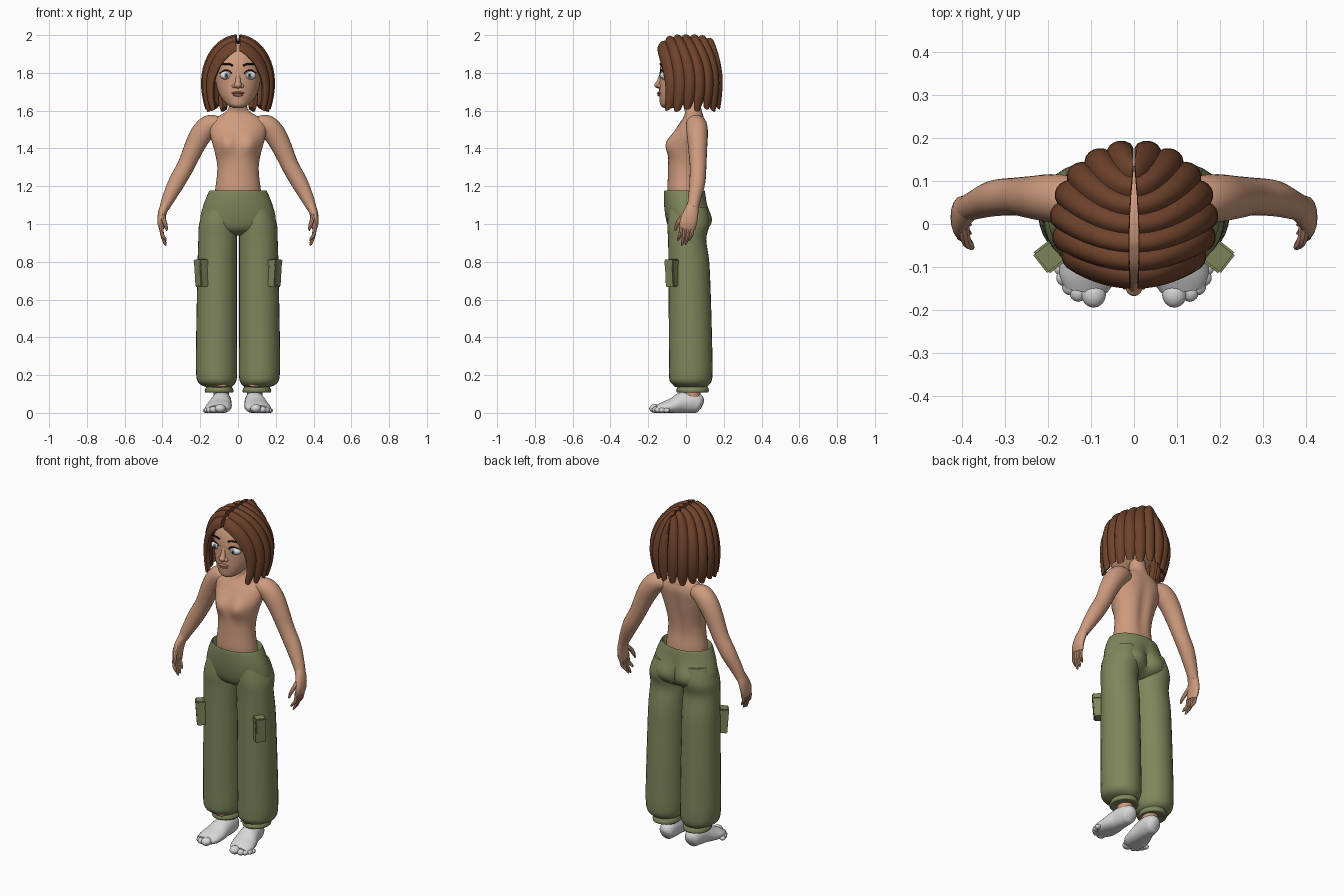
import bpy, bmesh
from math import sin, cos, pi, exp, radians
from mathutils import Vector, Matrix

cube = bpy.data.objects.get("Cube")
if cube:
    bpy.data.objects.remove(cube, do_unlink=True)


def material(name, r, g, b):
    m = bpy.data.materials.new(name)
    m.use_nodes = True
    m.diffuse_color = (r, g, b, 1)
    m.node_tree.nodes["Principled BSDF"].inputs["Base Color"].default_value = (r, g, b, 1)
    return m


SKIN = material("skin", 0.62, 0.33, 0.21)
HAIR = material("brown hair", 0.16, 0.056, 0.025)
CLOTH = material("olive cloth", 0.21, 0.24, 0.105)
PALE = material("pale grey", 0.68, 0.68, 0.69)
WHITE = material("eye white", 0.8, 0.8, 0.8)
IRIS = material("grey blue iris", 0.2, 0.27, 0.36)
DARK = material("dark brown", 0.025, 0.012, 0.008)
LIP = material("lip", 0.45, 0.19, 0.13)

X, Y, Z = Vector((1, 0, 0)), Vector((0, 1, 0)), Vector((0, 0, 1))
made = []


def finish(name, bm, mat, mirror=False):
    bmesh.ops.recalc_face_normals(bm, faces=bm.faces[:])
    mesh = bpy.data.meshes.new(name)
    bm.to_mesh(mesh)
    bm.free()
    mesh.materials.append(mat)
    obj = bpy.data.objects.new(name, mesh)
    bpy.context.collection.objects.link(obj)
    if mirror:
        mod = obj.modifiers.new("mirror", 'MIRROR')
        mod.use_mirror_merge = False
    made.append(obj)
    return obj


def skin_rings(bm, rings):
    """Bridge equal rings of points and close both ends."""
    loops = [[bm.verts.new(p) for p in ring] for ring in rings]
    n = len(loops[0])
    for a, b in zip(loops, loops[1:]):
        for i in range(n):
            bm.faces.new((a[i], a[(i + 1) % n], b[(i + 1) % n], b[i]))
    bm.faces.new(loops[0])
    bm.faces.new(loops[-1])


def spline(rows, k):
    out = []
    for i in range(len(rows) - 1):
        quad = [rows[max(i - 1, 0)], rows[i], rows[i + 1], rows[min(i + 2, len(rows) - 1)]]
        for j in range(k):
            t = j / k
            out.append([b + 0.5 * t * (c - a + t * (2 * a - 5 * b + 4 * c - d + t * (3 * (b - c) + d - a)))
                        for a, b, c, d in zip(*quad)])
    return out + [list(rows[-1])]


def tube(name, rows, mat, mirror=False, sides=20, steps=4, ref=Y, flat=False, shape=None):
    """Loft ellipses along a path; each row is x, y, z, radius, radius."""
    rows = spline(rows, steps)
    pts = [Vector(r[:3]) for r in rows]
    rings = []
    for i, r in enumerate(rows):
        t = Z if flat else (pts[min(i + 1, len(pts) - 1)] - pts[max(i - 1, 0)]).normalized()
        n1 = t.cross(ref).normalized()
        n2 = n1.cross(t)
        ring = [pts[i] + n1 * r[3] * cos(2 * pi * j / sides) + n2 * r[4] * sin(2 * pi * j / sides)
                for j in range(sides)]
        rings.append([shape(p) for p in ring] if shape else ring)
    bm = bmesh.new()
    skin_rings(bm, rings)
    return finish(name, bm, mat, mirror)


def ball(name, centre, size, mat, mirror=False):
    bm = bmesh.new()
    bmesh.ops.create_uvsphere(bm, u_segments=16, v_segments=10, radius=1)
    bmesh.ops.transform(bm, verts=bm.verts[:], matrix=Matrix.Translation(centre) @ Matrix.Diagonal((*size, 1)))
    return finish(name, bm, mat, mirror)


def bump(a, b, wide, high):
    return exp(-(a / wide) ** 2 - (b / high) ** 2)


# Torso and neck, with chest and spine shaped in
def torso_shape(p):
    if p.y < 0:
        p.y -= 0.032 * bump(abs(p.x) - 0.06, p.z - 1.425, 0.045, 0.055)
    elif p.z < 1.56:
        p.y -= 0.016 * bump(p.x, p.z - 1.36, 0.03, 0.16)
    return p


tube("torso", [(0, -.005, 1.1, .12, .08), (0, -.01, 1.17, .122, .088), (0, -.012, 1.25, .112, .084),
               (0, -.008, 1.32, .111, .086), (0, 0, 1.4, .128, .09), (0, .012, 1.46, .145, .085),
               (0, .03, 1.52, .15, .073), (0, .04, 1.56, .12, .056), (0, .04, 1.59, .07, .046),
               (0, .033, 1.62, .048, .046), (0, .02, 1.68, .047, .047)],
     SKIN, sides=40, flat=True, shape=torso_shape)

# Arms, palms, fingers and thumbs
tube("arms", [(.1, .045, 1.53, .04, .045), (.15, .055, 1.522, .056, .056), (.195, .06, 1.475, .058, .056),
              (.235, .062, 1.4, .052, .05), (.275, .064, 1.31, .046, .044), (.325, .06, 1.22, .044, .042),
              (.368, .045, 1.135, .034, .034), (.39, .036, 1.085, .026, .03)], SKIN, True)
tube("palms", [(.383, .038, 1.105, .026, .03), (.4, .026, 1.06, .023, .04), (.407, .013, 1.01, .02, .045),
               (.404, .007, .975, .014, .041)], SKIN, True, sides=16)
for i, (y, tip) in enumerate([(-.024, .915), (-.004, .89), (.016, .895), (.035, .915)]):
    tube("finger_%d" % (i + 1), [(.405, y, .99, .011, .011), (.402, y - .006, .945, .01, .01),
                                 (.388, y - .015, tip + .01, .008, .008), (.38, y - .018, tip - .004, .003, .003)],
         SKIN, True, sides=8, steps=3)
tube("thumbs", [(.398, .0, 1.05, .014, .016), (.392, -.035, 1.02, .012, .013), (.382, -.05, .99, .01, .01),
                (.376, -.056, .965, .004, .004)], SKIN, True, sides=8, steps=3)


# Trousers
def hip_shape(p):
    if p.y > 0.02:
        p.y += 0.022 * bump(abs(p.x) - 0.085, p.z - 1.02, 0.06, 0.07) - 0.02 * bump(p.x, p.z - 1.03, 0.02, 0.07)
    return p


tube("trouser_hips", [(0, -.008, 1.13, .13, .092), (0, -.008, 1.165, .146, .1), (0, -.008, 1.173, .153, .108),
                      (0, -.002, 1.1, .183, .114), (0, .01, 1.02, .2, .115), (0, .01, .97, .17, .095),
                      (0, .01, .94, .06, .05)], CLOTH, sides=48, flat=True, shape=hip_shape)
tube("trouser_legs", [(.095, .01, 1.09, .08, .1), (.106, .013, 1.0, .1, .112), (.108, .006, .92, .102, .101),
                      (.11, .015, .8, .104, .108), (.112, .02, .6, .106, .112), (.114, .025, .3, .109, .115),
                      (.113, .025, .2, .108, .115), (.112, .025, .165, .101, .109), (.108, .028, .146, .084, .092),
                      (.1, .03, .135, .062, .074)], CLOTH, True, sides=28, flat=True)
tube("trouser_cuffs", [(.1, .035, .15, .06, .07), (.1, .035, .136, .069, .08), (.1, .035, .12, .076, .086),
                       (.1, .035, .108, .072, .08), (.1, .035, .112, .05, .06)], CLOTH, True, flat=True)
ball("cuff_slits", (.085, -.05, .146), (.032, .016, .009), SKIN, True)
tube("ankles", [(.088, .03, .25, .045, .045), (.088, .03, .14, .042, .046), (.088, .03, .07, .04, .046)],
     SKIN, True, flat=True)


# Side pockets, each a slanted pouch with a flap
def pocket(name, size, z, out):
    bm = bmesh.new()
    bmesh.ops.create_cube(bm, size=1)
    bmesh.ops.scale(bm, vec=size, verts=bm.verts[:])
    bmesh.ops.bevel(bm, geom=bm.edges[:], offset=0.005, segments=2, affect='EDGES')
    place = Matrix.Translation((.195, -.075, z)) @ Matrix.Rotation(radians(52), 4, 'Z') @ Matrix.Translation((0, -out, 0))
    bmesh.ops.transform(bm, matrix=place @ Matrix.Rotation(radians(4), 4, 'X'), verts=bm.verts[:])
    finish(name, bm, CLOTH, True)


pocket("pocket_pouches", (.056, .05, .14), .738, 0)
pocket("pocket_flaps", (.062, .054, .035), .795, .002)


# Feet and toes
def on_ground(p):
    p.z = max(p.z, 0)
    return p


tube("feet", [(.082, .087, .04, .015, .02), (.082, .072, .046, .04, .046), (.085, .03, .056, .05, .058),
              (.09, -.02, .053, .056, .056), (.098, -.07, .037, .066, .042), (.108, -.12, .026, .067, .032),
              (.112, -.155, .02, .05, .02)], PALE, True, ref=Z, shape=on_ground)
for i in range(5):
    r = (.029, .021, .019, .018, .016)[i]
    ball("toe_%d" % (i + 1), ((.094, .13, .149, .163, .17)[i], (-.163, -.158, -.145, -.125, -.103)[i], r * .8),
         (r, r * 1.1, r * .8), PALE, True)

# Head and face
tube("head", [(0, -.09, 1.613, .02, .025), (0, -.08, 1.628, .052, .055), (0, -.05, 1.66, .083, .09),
              (0, -.025, 1.7, .105, .117), (0, -.01, 1.76, .12, .13), (0, 0, 1.84, .125, .135),
              (0, .01, 1.91, .1, .115), (0, .01, 1.955, .04, .05)], SKIN, sides=36, flat=True)
ball("nose_tip", (0, -.146, 1.735), (.02, .022, .017), SKIN)
ball("nostrils", (.019, -.139, 1.731), (.013, .014, .011), SKIN, True)
tube("nose_bridge", [(0, -.118, 1.82, .014, .014), (0, -.132, 1.775, .013, .014), (0, -.146, 1.74, .016, .016)],
     SKIN, sides=12)
ball("upper_lip", (0, -.14, 1.694), (.034, .014, .007), LIP)
ball("lower_lip", (0, -.138, 1.683), (.028, .014, .008), LIP)
ball("eyes", (.062, -.112, 1.787), (.034, .024, .023), WHITE, True)
ball("irises", (.061, -.128, 1.787), (.015, .01, .016), IRIS, True)
ball("pupils", (.061, -.135, 1.787), (.007, .005, .008), DARK, True)
for name, z, arch, r, mat in (("upper_lashes", 1.79, .024, .0035, DARK), ("eyebrows", 1.838, .01, .005, DARK)):
    tube(name, [(.028, -.13, z, r, r), (.045, -.135, z + arch * .8, r, r), (.068, -.13, z + arch, r, r),
                (.1, -.108, z + arch * .3, r * .4, r * .4)], mat, True, sides=8)

# Hair: bulging locks that fall from a centre parting
CENTRE = Vector((0, .01, 1.76))


def dome(u, t, off):
    a = 0.82 + u * (pi - 0.82)
    n = 2 * u - 1
    root_y, root_z = 0.002 + 0.15 * n, 1.988 - (0.07 if n < 0 else 0.04) * n ** 4
    if t < 1:
        s, z = sin(t * pi / 2), 1.75 + (root_z - 1.75) * cos(t * pi / 2)
    else:
        s, z = 1 - 0.8 * (t - 1) ** 2, 1.75 - 0.36 * (t - 1)
    z -= 0.05 * (1 - u) ** 8 * s * (1 - 2 * max(t - 1, 0))
    k = s * s
    p = Vector((0.18 * s * sin(a), root_y * (1 - k) + (0.01 - 0.17 * cos(a)) * k, z))
    p += (p - CENTRE).normalized() * off
    p.x = max(p.x, 0.001)
    return p


LOCKS, ACROSS, DOWN = 7, 6, 14
for i in range(LOCKS):
    length = 1.37 + 0.03 * (i % 2)
    rings = []
    for j in range(DOWN + 1):
        t = 0.04 + (length - 0.04) * j / DOWN
        half = (0.56 if j < DOWN - 1 else 0.5 if j < DOWN else 0.34) / LOCKS
        mid = (i + 0.5) / LOCKS
        ring = []
        for k in range(ACROSS + 1):
            v = k / ACROSS
            u = min(max(mid + half * (2 * v - 1), 0), 1)
            ring.append(dome(u, t, 0.017 * sin(pi * v) ** 0.7 - 0.004 + 0.007 * (1 - v)))
        for v in (0.8, 0.5, 0.2):
            ring.append(dome(min(max(mid + half * (2 * v - 1), 0), 1), t, -0.018))
        rings.append(ring)
    bm = bmesh.new()
    skin_rings(bm, rings)
    finish("hair_lock_%d" % (i + 1), bm, HAIR, True)

# Smooth shading with sharp creases kept
bpy.ops.object.select_all(action='DESELECT')
for obj in made:
    obj.select_set(True)
bpy.context.view_layer.objects.active = made[0]
bpy.ops.object.shade_smooth_by_angle(angle=radians(42))
